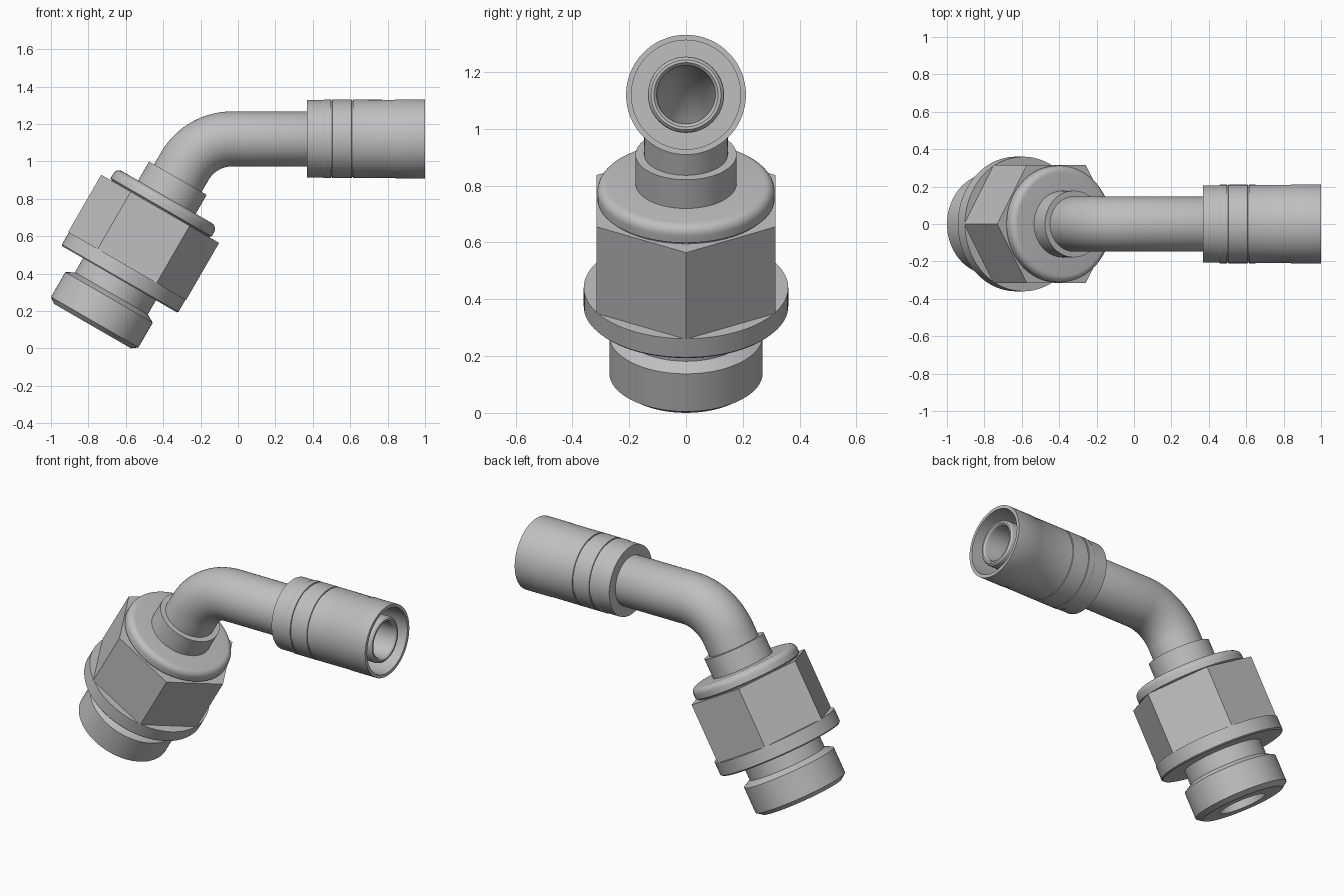
import bpy, bmesh
from math import sin, cos, radians, pi
from mathutils import Vector

if "Cube" in bpy.data.objects:
    bpy.data.objects.remove(bpy.data.objects["Cube"], do_unlink=True)

steel = bpy.data.materials.new("brushed_grey_steel")
steel.use_nodes = True
GREY = (0.52, 0.52, 0.52, 1)
steel.diffuse_color = GREY
steel.node_tree.nodes["Principled BSDF"].inputs["Base Color"].default_value = GREY

TILT = radians(30)
BASE = Vector((-0.766, 0, 0.14))      # foot of the tilted fitting axis
PIPE_Z = 1.12
BEND_X, BEND_R = -0.03, 0.295


def axis(a):
    return Vector((sin(a), 0, cos(a)))


def build(name, rings, sides=96):
    """Join rings of (centre, axis angle, radius) into a closed shell."""
    bm = bmesh.new()
    loops = []
    for c, a, r in rings:
        across = Vector((cos(a), 0, -sin(a)))
        loops.append([bm.verts.new(c + across * r * cos(t) + Vector((0, r * sin(t), 0)))
                      for t in (2 * pi * i / sides for i in range(sides))])
    for k, low in enumerate(loops):
        high = loops[(k + 1) % len(loops)]
        for i in range(sides):
            j = (i + 1) % sides
            bm.faces.new((low[i], low[j], high[j], high[i]))
    bmesh.ops.recalc_face_normals(bm, faces=bm.faces)
    mesh = bpy.data.meshes.new(name)
    bm.to_mesh(mesh)
    bm.free()
    mesh.materials.append(steel)
    mesh.shade_smooth()
    mesh.set_sharp_from_angle(angle=radians(28))
    obj = bpy.data.objects.new(name, mesh)
    bpy.context.collection.objects.link(obj)
    return obj


def on_fitting(profile):
    return [(BASE + axis(TILT) * s, TILT, r) for r, s in profile]


def on_pipe(profile):
    return [(Vector((x, 0, PIPE_Z)), pi / 2, r) for r, x in profile]


def rounded(r, s, fillet, steps=6):
    """Quarter-round outer edge ending on the top plane s."""
    return [(r - fillet + fillet * cos(t), s - fillet + fillet * sin(t))
            for t in (pi / 2 * i / steps for i in range(steps + 1))]


# Threaded end with relief groove and bore
build("threaded_end", on_fitting([
    (0.135, -0.024), (0.238, -0.024), (0.27, 0), (0.27, 0.153),
    (0.225, 0.178), (0.225, 0.30), (0.135, 0.30)]))

# Round seat below the hexagon
build("seat_flange", on_fitting([
    (0.135, 0.265), (0.353, 0.265), (0.36, 0.272), (0.36, 0.348), (0.135, 0.348)]))

# Hexagon with flats facing the front and back
build("hex_nut", on_fitting([
    (0.135, 0.348), (0.364, 0.348), (0.364, 0.70), (0.135, 0.70)]), sides=6)

# Rounded shoulder on top of the hexagon
build("nut_shoulder", on_fitting(
    [(0.12, 0.69), (0.302, 0.69), (0.302, 0.703), (0.312, 0.71)]
    + rounded(0.312, 0.772, 0.035) + [(0.12, 0.772)]))

# Collar around the bent pipe
build("pipe_collar", on_fitting([
    (0.12, 0.74), (0.178, 0.74), (0.178, 0.889), (0.12, 0.889)]))

# Bent pipe: straight foot, sixty degree bend, straight run and hose nipple
pivot = Vector((BEND_X, 0, PIPE_Z - BEND_R))
bend = []
for i in range(25):
    a = TILT + (pi / 2 - TILT) * i / 24
    bend.append((pivot + Vector((-cos(a), 0, sin(a))) * BEND_R, a))
path = [(BASE + axis(TILT) * 0.4, TILT)] + bend
outer = [(c, a, 0.147) for c, a in path]
bore = [(c, a, 0.102) for c, a in reversed(path)]
tip = [(0.147, 0.42), (0.134, 0.45), (0.134, 0.965), (0.131, 0.978), (0.123, 0.986),
       (0.113, 0.986), (0.105, 0.978), (0.102, 0.965)]
build("bent_pipe", outer + on_pipe(tip) + bore)

# Crimp sleeve with fine grooves and an open end
sleeve = [(0.14, 0.37), (0.207, 0.37), (0.207, 0.455), (0.21, 0.46)]
for x in (0.50, 0.612):
    sleeve += [(0.21, x - 0.004), (0.205, x - 0.003), (0.205, x + 0.003), (0.21, x + 0.004)]
sleeve += [(0.209, 0.838), (0.211, 0.842), (0.211, 1.0), (0.192, 1.0), (0.192, 0.5), (0.13, 0.5)]
build("crimp_sleeve", on_pipe(sleeve))
